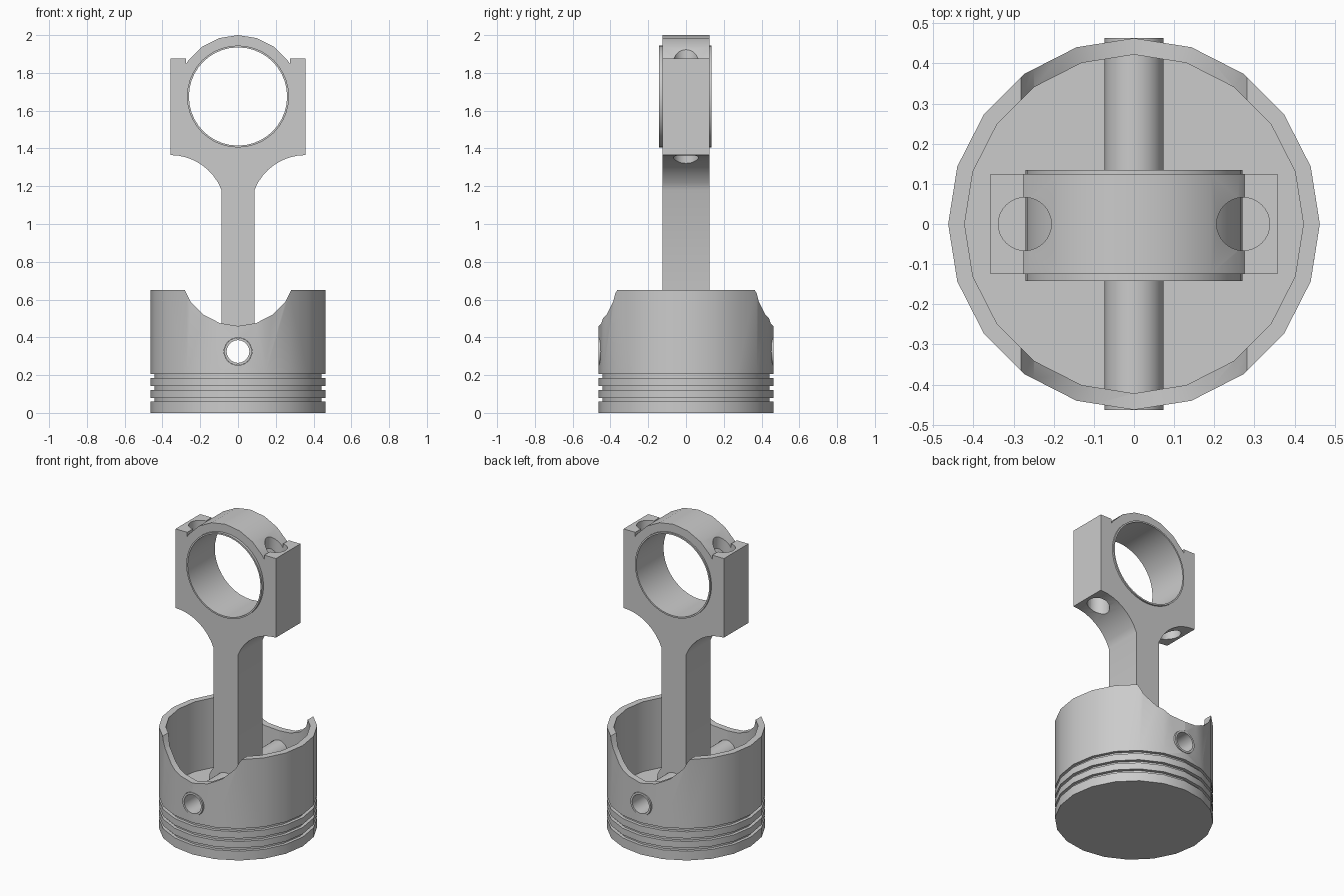
import bpy, bmesh
from math import sin, cos, pi, radians, sqrt, asin

if "Cube" in bpy.data.objects:
    bpy.data.objects.remove(bpy.data.objects["Cube"])

PIN_Z, BIG_Z = 0.325, 1.675


def finish(name, bm):
    bmesh.ops.remove_doubles(bm, verts=bm.verts, dist=1e-5)
    bmesh.ops.recalc_face_normals(bm, faces=bm.faces)
    me = bpy.data.meshes.new(name)
    bm.to_mesh(me)
    bm.free()
    ob = bpy.data.objects.new(name, me)
    bpy.context.collection.objects.link(ob)
    return ob


def extrude_y(name, loop, y0, y1):
    """Extrude an (x, z) outline along y."""
    bm = bmesh.new()
    face = bm.faces.new([bm.verts.new((x, y0, z)) for x, z in loop])
    ext = bmesh.ops.extrude_face_region(bm, geom=[face])["geom"]
    verts = [g for g in ext if isinstance(g, bmesh.types.BMVert)]
    bmesh.ops.translate(bm, verts=verts, vec=(0, y1 - y0, 0))
    return finish(name, bm)


def lathe(name, profile, n, closed=True):
    """Revolve an (r, z) profile about z."""
    bm = bmesh.new()
    vs = [bm.verts.new((r, 0, z)) for r, z in profile]
    es = [bm.edges.new(p) for p in zip(vs, vs[1:])]
    if closed:
        es.append(bm.edges.new((vs[-1], vs[0])))
    bmesh.ops.spin(bm, geom=vs + es, cent=(0, 0, 0), axis=(0, 0, 1),
                   angle=2 * pi, steps=n, use_duplicate=False)
    return finish(name, bm)


def arc(cx, cz, r, a0, a1, n):
    return [(cx + r * cos(radians(a0 + (a1 - a0) * i / n)),
             cz + r * sin(radians(a0 + (a1 - a0) * i / n))) for i in range(n + 1)]


def circle(cz, r, n):
    return arc(0, cz, r, 90, 450, n)[:-1]


def tube_y(name, cz, ri, ro, y0, y1, n):
    ob = lathe(name, [(ri, -y1), (ro, -y1), (ro, -y0), (ri, -y0)], n)
    ob.rotation_euler.x = pi / 2
    ob.location.z = cz
    return ob


def cut(ob, *cutters):
    bpy.context.view_layer.objects.active = ob
    for c in cutters:
        c.hide_render = True
        m = ob.modifiers.new("cut", "BOOLEAN")
        m.operation, m.solver, m.object = "DIFFERENCE", "EXACT", c
        bpy.ops.object.modifier_apply(modifier=m.name)
        bpy.data.objects.remove(c)


# Piston: ring grooves, hollow skirt, scooped front and back, pin hole
R, G = 0.463, 0.443
profile = [(0, 0), (R, 0)]
for z in (0.06, 0.122, 0.185):
    profile += [(R, z), (G, z), (G, z + 0.02), (R, z + 0.02)]
profile += [(R, 0.65), (0.422, 0.65), (0.422, 0.2), (0, 0.2)]
piston = lathe("piston", profile, 20, closed=False)
cut(piston,
    extrude_y("scoop_cutter", circle(0.769, 0.309, 20), -0.6, 0.6),
    extrude_y("pin_cutter", circle(PIN_Z, 0.074, 32), -0.6, 0.6))

# Hollow wrist pin
pin = tube_y("wrist_pin", PIN_Z, 0.06, 0.073, -0.463, 0.463, 32)

# Connecting rod: half outline from the small end up to the cap, mirrored
w, small = 0.087, 0.12
fr = 0.291
fa = 180 - math_a if (math_a := None) else 180 - asin((1.18 - (1.365 - fr)) / fr) * 180 / pi
half = arc(0, PIN_Z, small, -90, asin(sqrt(small**2 - w**2) / small) * 180 / pi, 10)
half += arc(0.358, 1.365 - fr, fr, fa, 90, 8)
half += [(0.358, 1.875), (0.275, 1.875)]
half += arc(0, BIG_Z, 0.325, 32.2, 36, 1) + arc(0, BIG_Z, 0.325, 54, 90, 2)
rod = extrude_y("connecting_rod", half + [(-x, z) for x, z in half[-2:0:-1]], -0.125, 0.125)
bolts = []
for s in (-1, 1):
    c = lathe("bolt_cutter", [(0, 1.2), (0.066, 1.2), (0.066, 2.1), (0, 2.1)], 32, closed=False)
    c.location.x = s * 0.272
    bolts.append(c)
bpy.context.view_layer.update()
cut(rod, *bolts,
    extrude_y("bore_cutter", circle(BIG_Z, 0.27, 40), -0.3, 0.3),
    extrude_y("small_bore_cutter", circle(PIN_Z, 0.073, 32), -0.3, 0.3))

# Bearing shell in the big end
bearing = tube_y("bearing_shell", BIG_Z, 0.26, 0.27, -0.142, 0.135, 40)

# Smooth curved walls, crisp edges
for ob in (piston, pin, rod, bearing):
    bpy.ops.object.select_all(action="DESELECT")
    ob.select_set(True)
    bpy.context.view_layer.objects.active = ob
    bpy.ops.object.shade_smooth_by_angle(angle=radians(30))
